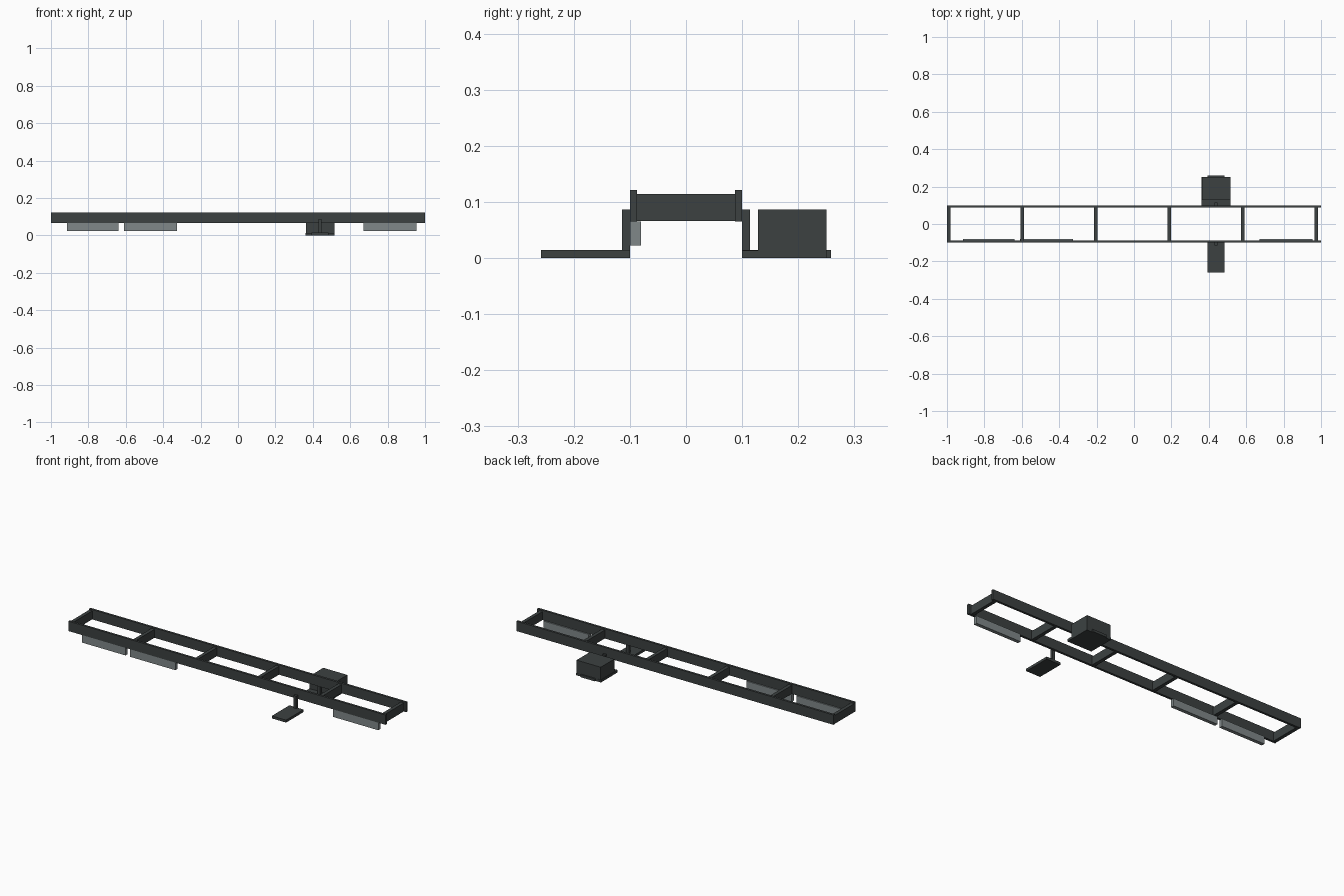
import bpy

if "Cube" in bpy.data.objects:
    bpy.data.objects.remove(bpy.data.objects["Cube"])


def material(name, rgb):
    m = bpy.data.materials.new(name)
    m.diffuse_color = (*rgb, 1.0)
    m.use_nodes = True
    m.node_tree.nodes["Principled BSDF"].inputs["Base Color"].default_value = m.diffuse_color
    return m


DARK = material("dark steel", (0.045, 0.053, 0.053))
GREY = material("grey panel", (0.215, 0.245, 0.25))


def box(name, x, y, z, mat=DARK):
    """Axis-aligned box from (min, max) ranges."""
    bpy.ops.mesh.primitive_cube_add(size=1)
    ob = bpy.context.object
    ob.name = name
    ob.location = [(a + b) / 2 for a, b in (x, y, z)]
    ob.scale = [abs(b - a) for a, b in (x, y, z)]
    bpy.ops.object.transform_apply(location=True, rotation=False, scale=True)
    ob.data.materials.append(mat)
    return ob


# Ladder frame: long rails
for side, s in (("front", -1), ("back", 1)):
    box(f"{side}_rail", (-1, 1), (s * 0.087, s * 0.1), (0.065, 0.121))

# Evenly spaced crossmembers
for i in range(6):
    cx = -0.99 + 0.393 * i
    box(f"crossmember_{i + 1}", (cx - 0.01, cx + 0.01), (-0.087, 0.087), (0.066, 0.114))

# Grey side panels hanging under the front rail
for i, xr in enumerate(((-0.915, -0.64), (-0.61, -0.325), (0.67, 0.955))):
    box(f"side_panel_{i + 1}", xr, (-0.1, -0.08), (0.022, 0.065), GREY)

# Hanging step brackets on both sides: post and foot plate
for side, s in (("front", -1), ("back", 1)):
    box(f"{side}_bracket_post", (0.431, 0.447), (s * 0.1, s * 0.114), (0.0, 0.086))
    box(f"{side}_step_plate", (0.394, 0.484), (s * 0.1, s * 0.258), (0.0, 0.014))

# Battery box on a wide tray at the back
box("box_tray", (0.361, 0.517), (0.1, 0.251), (0.0, 0.0135))
box("battery_box", (0.363, 0.515), (0.128, 0.25), (0.0135, 0.086))
